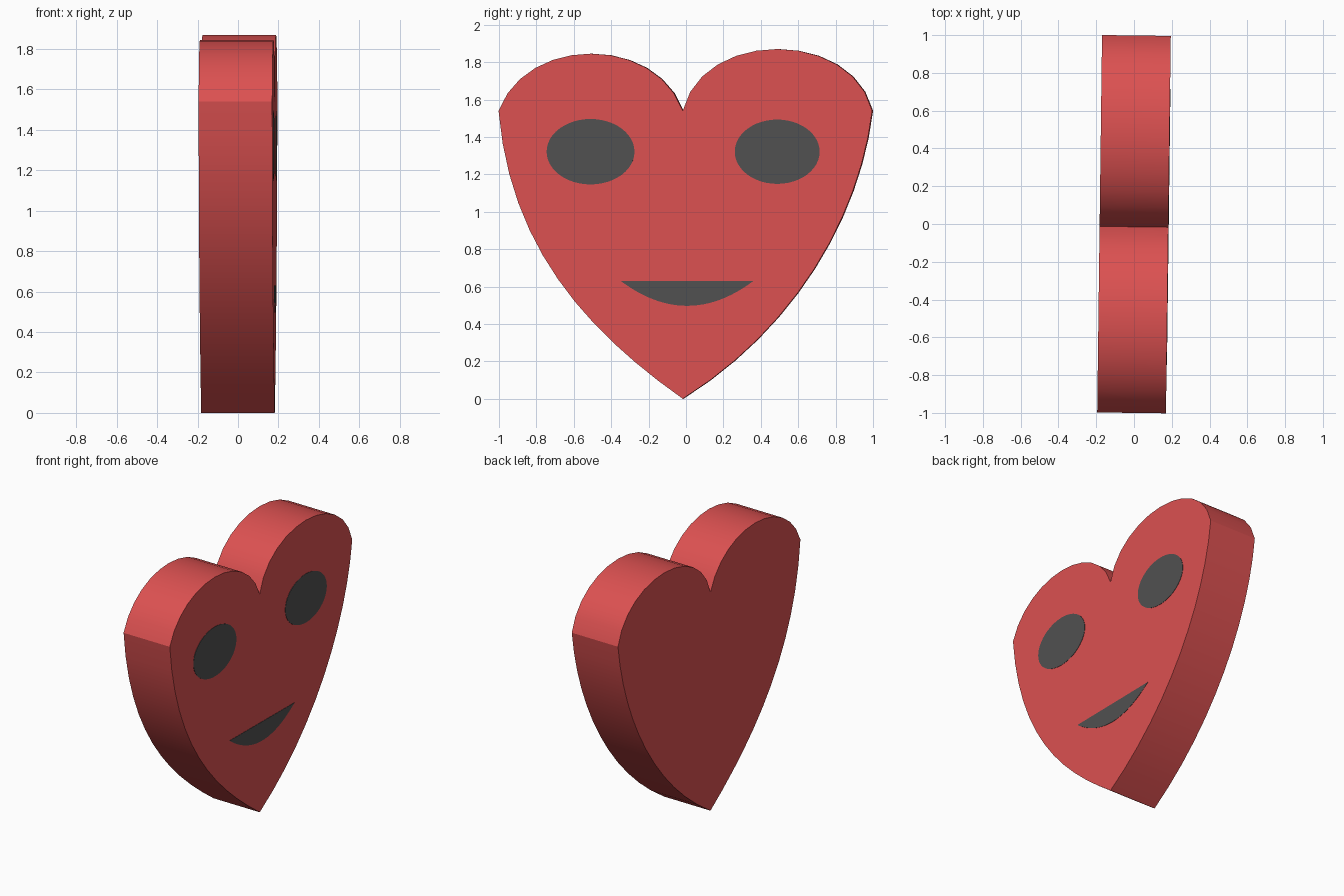
import bpy, bmesh, math
from mathutils import Matrix, Vector

if "Cube" in bpy.data.objects:
    bpy.data.objects.remove(bpy.data.objects["Cube"])

HALF = 0.182          # half thickness along x
TURN = Matrix.Rotation(math.radians(-0.73), 4, 'Z')


def material(name, rgb):
    m = bpy.data.materials.new(name)
    m.diffuse_color = (*rgb, 1)
    m.use_nodes = True
    m.node_tree.nodes["Principled BSDF"].inputs["Base Color"].default_value = m.diffuse_color
    return m


red = material("coral_red", (0.716, 0.082, 0.082))
grey = material("dark_grey", (0.082, 0.082, 0.082))


def bezier(p0, p1, p2, p3, n=12):
    """Points of a cubic curve, without the last one."""
    p0, p1, p2, p3 = map(Vector, (p0, p1, p2, p3))
    pts = []
    for i in range(n):
        t = i / n
        s = 1 - t
        pts.append(p0 * s**3 + p1 * 3 * s * s * t + p2 * 3 * s * t * t + p3 * t**3)
    return pts


def slab(name, outline, x0, x1, mat):
    """Extrude a (y, z) outline from x0 to x1."""
    bm = bmesh.new()
    face = bm.faces.new([bm.verts.new((x0, y, z)) for y, z in outline])
    ext = bmesh.ops.extrude_face_region(bm, geom=[face])
    verts = [g for g in ext["geom"] if isinstance(g, bmesh.types.BMVert)]
    bmesh.ops.translate(bm, verts=verts, vec=(x1 - x0, 0, 0))
    bmesh.ops.recalc_face_normals(bm, faces=bm.faces)
    bm.transform(TURN)
    me = bpy.data.meshes.new(name)
    bm.to_mesh(me)
    bm.free()
    me.materials.append(mat)
    ob = bpy.data.objects.new(name, me)
    bpy.context.collection.objects.link(ob)
    return ob


# Heart body: two sides and two lobes
tip, left, cleft, right = (-0.015, 0), (-1, 1.54), (-0.015, 1.54), (0.998, 1.54)
outline = (bezier(tip, (-0.54, 0.37), (-0.94, 0.82), left)
           + bezier(left, (-0.85, 1.947), (-0.16, 1.947), cleft)
           + bezier(cleft, (0.09, 1.98), (0.89, 1.98), right)
           + bezier(right, (0.93, 0.97), (0.578, 0.37), tip))
heart = slab("heart_body", outline, -HALF, HALF, red)
bpy.context.view_layer.objects.active = heart
heart.select_set(True)
bpy.ops.object.shade_smooth_by_angle(angle=math.radians(22))

# Eyes: thin oval plates on the +x face
for name, cy, ry, rz in (("left_eye", -0.508, 0.235, 0.175),
                         ("right_eye", 0.49, 0.227, 0.172)):
    oval = [(cy + ry * math.cos(a), 1.321 + rz * math.sin(a))
            for a in (math.tau * i / 48 for i in range(48))]
    slab(name, oval, HALF - 0.002, HALF + 0.002, grey)

# Mouth: flat top edge, curved lower edge
smile = [(0.008 + 0.356 * u, 0.631 - 0.134 * (1 - u * u))
         for u in (i / 12 - 1 for i in range(25))]
slab("mouth", smile, HALF - 0.002, HALF + 0.002, grey)
